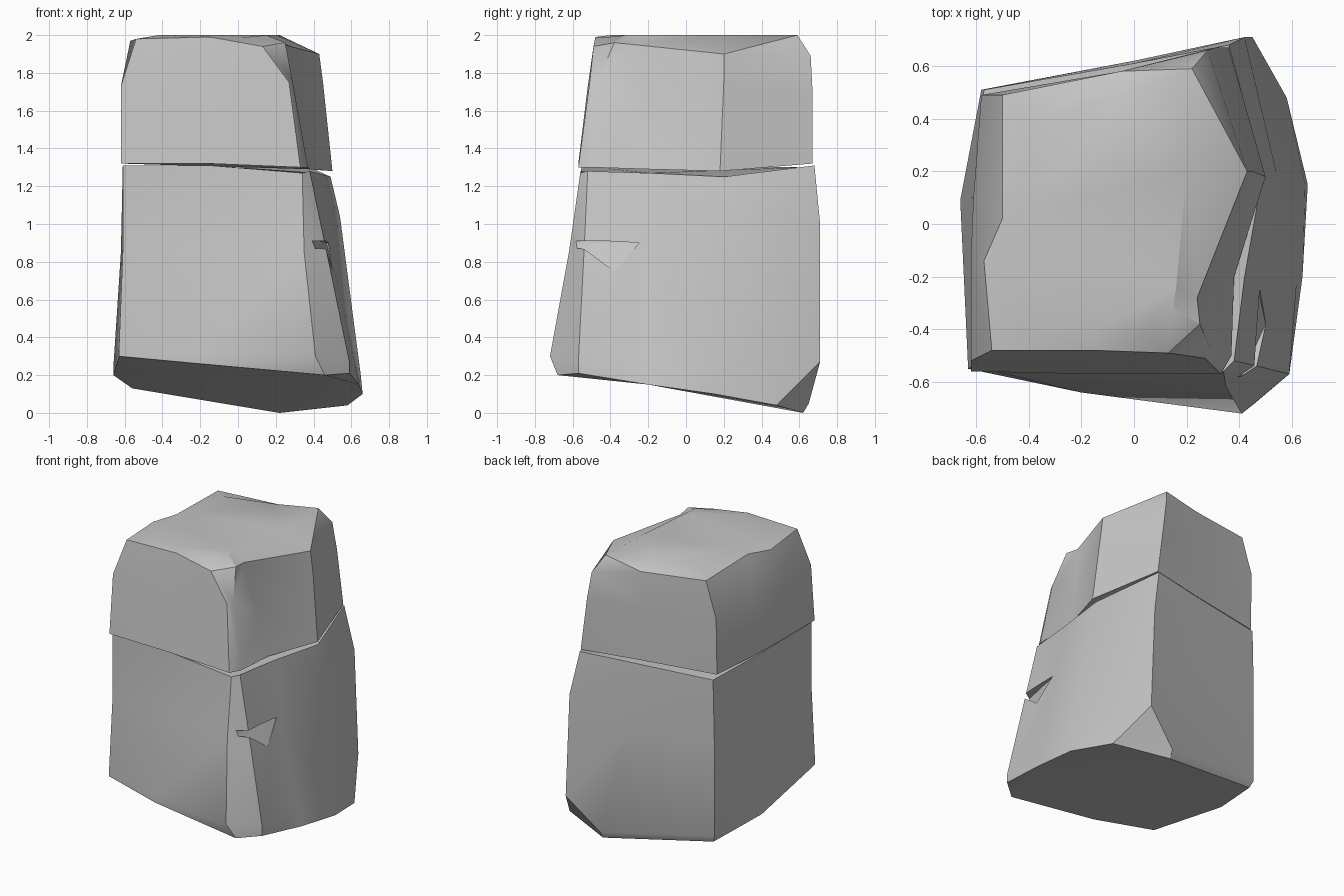
import bpy
import bmesh
import math

default_cube = bpy.data.objects.get("Cube")
if default_cube:
    bpy.data.objects.remove(default_cube, do_unlink=True)


def make_material(name, color):
    material = bpy.data.materials.new(name)
    material.use_nodes = True
    material.diffuse_color = color
    material.node_tree.nodes["Principled BSDF"].inputs["Base Color"].default_value = color
    return material


stone_grey = make_material("stone grey", (.56, .56, .56, 1))


def finish(name, bm):
    """Turn a bmesh into a linked object with the stone material."""
    bmesh.ops.recalc_face_normals(bm, faces=bm.faces)
    mesh = bpy.data.meshes.new(name)
    bm.to_mesh(mesh)
    bm.free()
    mesh.materials.append(stone_grey)
    block = bpy.data.objects.new(name, mesh)
    bpy.context.collection.objects.link(block)
    return block


def loft(name, rings):
    """Skin a stack of matching outlines and close both ends."""
    bm = bmesh.new()
    loops = [[bm.verts.new(point) for point in ring] for ring in rings]
    count = len(loops[0])
    for lower, upper in zip(loops, loops[1:]):
        for i in range(count):
            j = (i + 1) % count
            bm.faces.new((lower[i], lower[j], upper[j], upper[i]))
    bm.faces.new(loops[0][::-1])
    bm.faces.new(loops[-1])
    bmesh.ops.triangulate(bm, faces=bm.faces[:])
    return finish(name, bm)


def hull(name, points):
    """Wrap a few points in a convex solid."""
    bm = bmesh.new()
    verts = [bm.verts.new(point) for point in points]
    bmesh.ops.convex_hull(bm, input=verts)
    return finish(name, bm)


def shade(block):
    bpy.ops.object.select_all(action="DESELECT")
    block.select_set(True)
    bpy.context.view_layer.objects.active = block
    bpy.ops.object.shade_smooth_by_angle(angle=math.radians(30))


# Outlines run from the front left corner, along the front, right, back and left.
# Lower block: slanted underside, foot, middle and upper rim
underside = [(-.63, -.55, .3), (-.2, -.64, .26), (.46, -.68, .2), (.59, -.57, .21),
             (.64, -.2, .15), (.66, .15, .1), (.58, .48, .04), (.22, .62, 0),
             (-.56, .49, .13), (-.66, .09, .2)]
foot = [(-.63, -.55, .34), (-.2, -.64, .31), (.41, -.72, .3), (.59, -.57, .27),
        (.62, -.2, .25), (.65, .15, .2), (.45, .71, .27), (.22, .65, .05),
        (-.58, .51, .18), (-.66, .09, .24)]
middle = [(-.61, -.54, .85), (-.15, -.58, .85), (.35, -.62, .85), (.47, -.54, .85),
          (.49, -.22, .85), (.54, .2, 1.04), (.42, .71, 1), (0, .62, .85),
          (-.58, .51, .85), (-.62, .1, .85)]
rim = [(-.61, -.54, 1.31), (-.15, -.55, 1.31), (.34, -.56, 1.27), (.38, -.52, 1.28),
       (.42, -.2, 1.27), (.49, .2, 1.25), (.36, .68, 1.31), (0, .61, 1.3),
       (-.57, .51, 1.29), (-.61, .1, 1.31)]
lower_block = loft("lower_block", [underside, foot, middle, rim])

# Upper block: base above the crack, waist, shoulder and crown
base = [(-.62, -.56, 1.32), (-.15, -.57, 1.32), (.33, -.57, 1.3), (.37, -.5, 1.3),
        (.38, -.2, 1.29), (.5, .18, 1.28), (.36, .67, 1.32), (-.05, .58, 1.32),
        (-.58, .48, 1.32), (-.61, .1, 1.32), (-.62, -.14, 1.32)]
waist = [(-.62, -.52, 1.73), (-.15, -.52, 1.73), (.27, -.51, 1.75), (.29, -.47, 1.75),
         (.31, -.22, 1.58), (.45, .2, 1.75), (.31, .67, 1.7), (-.05, .58, 1.7),
         (-.58, .49, 1.72), (-.61, .1, 1.73), (-.62, -.14, 1.73)]
shoulder = [(-.54, -.48, 1.98), (-.15, -.48, 1.99), (.13, -.49, 1.94), (.25, -.38, 1.96),
            (.24, -.28, 1.95), (.43, .2, 1.9), (.28, .66, 1.89), (-.05, .58, 1.95),
            (-.5, .49, 1.97), (-.5, .02, 1.98), (-.57, -.14, 1.97)]
crown = [(-.42, -.4, 2), (-.15, -.4, 2), (.05, -.41, 1.99), (.15, -.32, 2),
         (.16, -.24, 2), (.2, .2, 2), (.22, .59, 2), (-.05, .48, 2),
         (-.4, .38, 2), (-.4, .05, 2), (-.42, -.14, 2)]
upper_block = loft("upper_block", [base, waist, shoulder, crown])

# Chipped notch in the front right corner of the lower block
notch_cutter = hull("notch_cutter", [(.38, -.64, .91), (.47, -.24, .9), (.7, -.45, .91),
                                     (.43, -.42, .91), (.5, -.38, .75)])
notch_cutter.hide_render = True
notch = lower_block.modifiers.new("notch", "BOOLEAN")
notch.operation = "DIFFERENCE"
notch.solver = "EXACT"
notch.object = notch_cutter
bpy.context.view_layer.objects.active = lower_block
bpy.ops.object.modifier_apply(modifier=notch.name)
bpy.data.objects.remove(notch_cutter, do_unlink=True)

for block in (lower_block, upper_block):
    shade(block)
